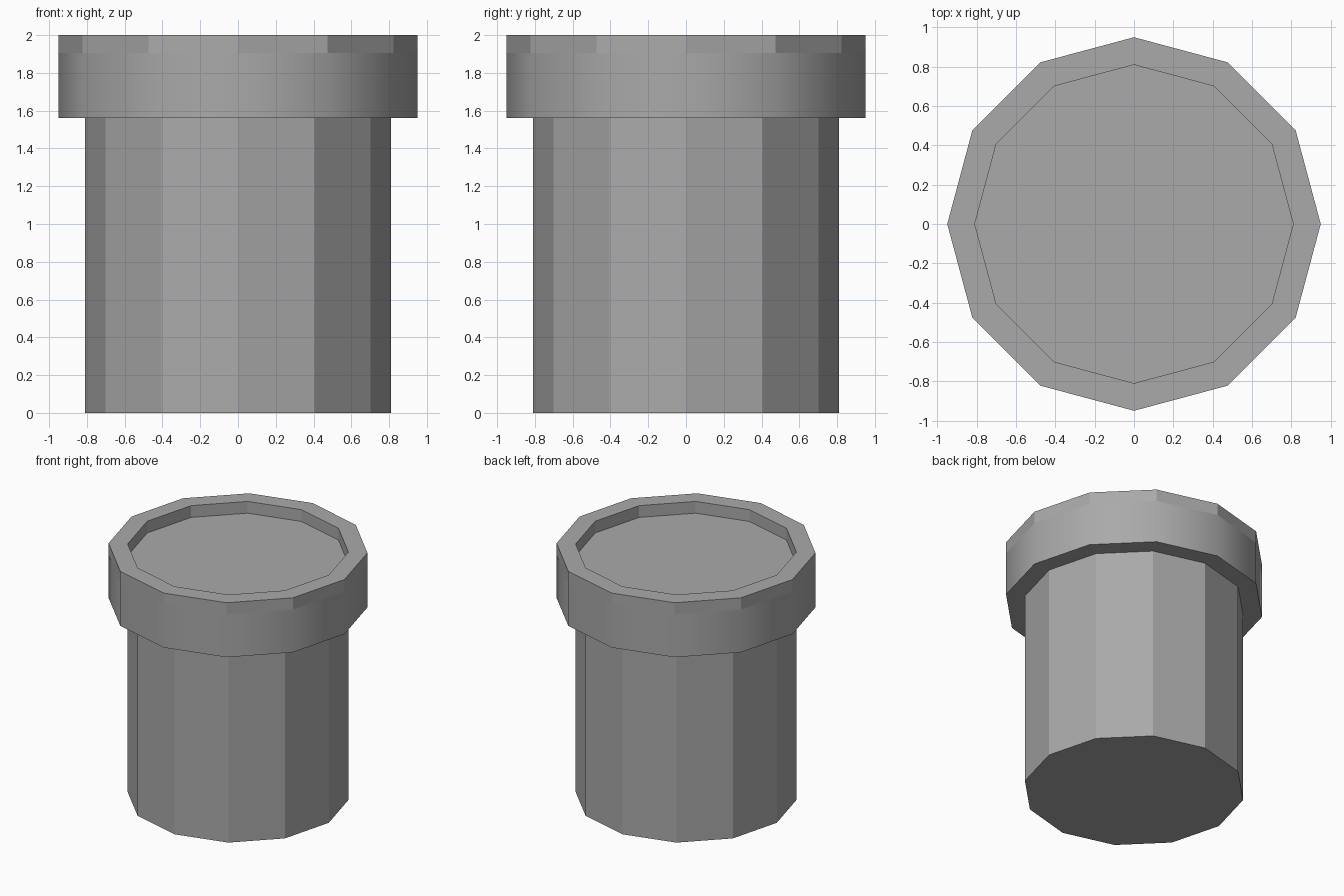
import bpy, bmesh, math

if "Cube" in bpy.data.objects:
    bpy.data.objects.remove(bpy.data.objects["Cube"])

SIDES = 12
R_BODY, R_RIM = 0.81, 0.95
Z_RIM, Z_FLOOR, Z_TOP = 1.56, 1.905, 2.0

grey = bpy.data.materials.new("plain grey")
grey.diffuse_color = (0.4, 0.4, 0.4, 1)
grey.use_nodes = True
grey.node_tree.nodes["Principled BSDF"].inputs["Base Color"].default_value = grey.diffuse_color


def revolve(name, profile, cap_start=False, cap_end=False, smooth_bands=()):
    """Sweep (radius, z) points round z; chosen bands are smooth shaded."""
    bm = bmesh.new()
    rings = []
    for r, z in profile:
        rings.append([bm.verts.new((r * math.cos(math.tau * i / SIDES),
                                    r * math.sin(math.tau * i / SIDES), z))
                      for i in range(SIDES)])
    for band, (a, b) in enumerate(zip(rings, rings[1:])):
        for i in range(SIDES):
            j = (i + 1) % SIDES
            face = bm.faces.new((a[i], a[j], b[j], b[i]))
            face.smooth = band in smooth_bands
    if cap_start:
        bm.faces.new(rings[0][::-1])
    if cap_end:
        bm.faces.new(rings[-1])
    mesh = bpy.data.meshes.new(name)
    bm.to_mesh(mesh)
    bm.free()
    mesh.materials.append(grey)
    obj = bpy.data.objects.new(name, mesh)
    bpy.context.collection.objects.link(obj)
    return obj


# Faceted pipe with closed bottom
revolve("pipe_body", [(R_BODY, 0), (R_BODY, Z_RIM)], cap_start=True)

# Wider rim: underside, smooth lower band, flat upper band, lip, recess and floor
revolve("pipe_rim",
        [(R_BODY, Z_RIM), (R_RIM, Z_RIM), (R_RIM, Z_FLOOR), (R_RIM, Z_TOP),
         (R_BODY, Z_TOP), (R_BODY, Z_FLOOR)],
        cap_end=True, smooth_bands=(1,))
